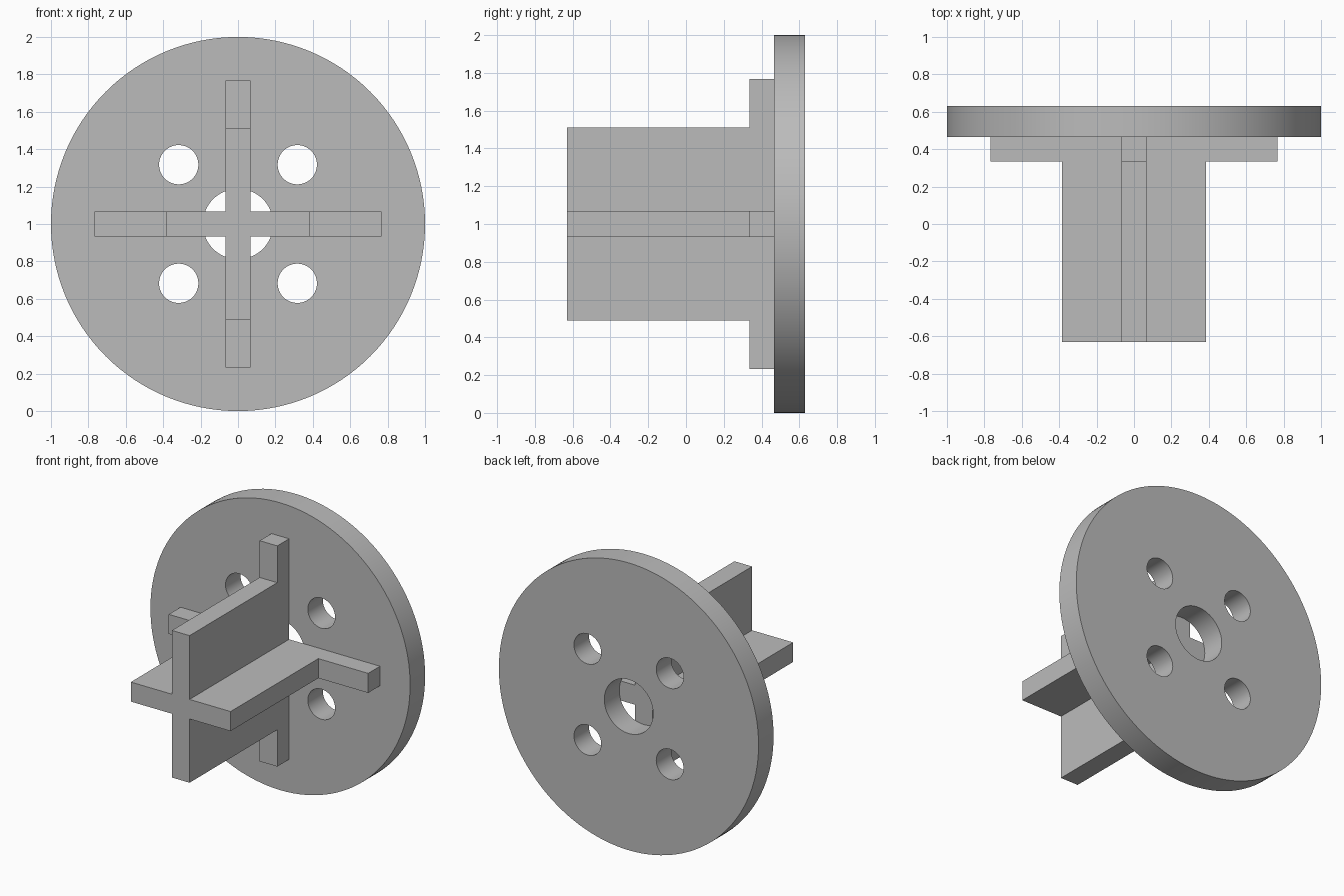
import bpy, bmesh, math
from mathutils import Vector

cube = bpy.data.objects.get("Cube")
if cube:
    bpy.data.objects.remove(cube, do_unlink=True)

CENTRE_Z = 1.0
FRONT, STEP, PLATE, BACK = -0.63, 0.335, 0.465, 0.63
THICK = 0.136

grey = bpy.data.materials.new("plain grey")
grey.use_nodes = True
colour = (0.5, 0.5, 0.5, 1)
grey.diffuse_color = colour
grey.node_tree.nodes["Principled BSDF"].inputs["Base Color"].default_value = colour


def cylinder(name, radius, x, z, y0, y1, sides):
    bpy.ops.mesh.primitive_cylinder_add(
        vertices=sides, radius=radius, depth=y1 - y0,
        location=(x, (y0 + y1) / 2, z), rotation=(math.pi / 2, 0, 0))
    ob = bpy.context.object
    ob.name = name
    ob.data.materials.append(grey)
    return ob


def fin(name, half_width, foot, vertical):
    """Stepped T-shaped plate, extruded to the fin thickness."""
    half = [(half_width, FRONT), (half_width, STEP), (foot, STEP), (foot, PLATE)]
    outline = half + [(-w, y) for w, y in reversed(half)]
    across = Vector((0, 0, 1)) if vertical else Vector((1, 0, 0))
    normal = Vector((1, 0, 0)) if vertical else Vector((0, 0, 1))
    bm = bmesh.new()
    verts = [bm.verts.new(across * w + Vector((0, y, CENTRE_Z)) - normal * THICK / 2)
             for w, y in outline]
    face = bm.faces.new(verts)
    ext = bmesh.ops.extrude_face_region(bm, geom=[face])
    bmesh.ops.translate(bm, vec=normal * THICK,
                        verts=[g for g in ext["geom"] if isinstance(g, bmesh.types.BMVert)])
    bmesh.ops.recalc_face_normals(bm, faces=bm.faces)
    mesh = bpy.data.meshes.new(name)
    bm.to_mesh(mesh)
    bm.free()
    mesh.materials.append(grey)
    ob = bpy.data.objects.new(name, mesh)
    bpy.context.collection.objects.link(ob)
    return ob


def combine(target, tool, operation):
    mod = target.modifiers.new("combine", "BOOLEAN")
    mod.operation, mod.solver, mod.object = operation, "EXACT", tool
    bpy.ops.object.select_all(action="DESELECT")
    bpy.context.view_layer.objects.active = target
    target.select_set(True)
    bpy.ops.object.modifier_apply(modifier=mod.name)
    bpy.data.objects.remove(tool, do_unlink=True)


# Round back plate with a centre bore and four bolt holes
plate = cylinder("back_plate", 1.0, 0, CENTRE_Z, PLATE, BACK, 128)
holes = [(0.188, 0, 0)] + [(0.105, sx * 0.317, sz * 0.317) for sx in (-1, 1) for sz in (-1, 1)]
for radius, x, z in holes:
    cutter = cylinder("hole_cutter", radius, x, CENTRE_Z + z, PLATE - 0.1, BACK + 0.1, 64)
    cutter.hide_render = True
    combine(plate, cutter, "DIFFERENCE")
bpy.ops.object.shade_smooth_by_angle(angle=math.radians(30))

# Cross-shaped stem of two stepped fins
stem = fin("cross_stem", 0.512, 0.768, True)
combine(stem, fin("side_fin", 0.384, 0.768, False), "UNION")
